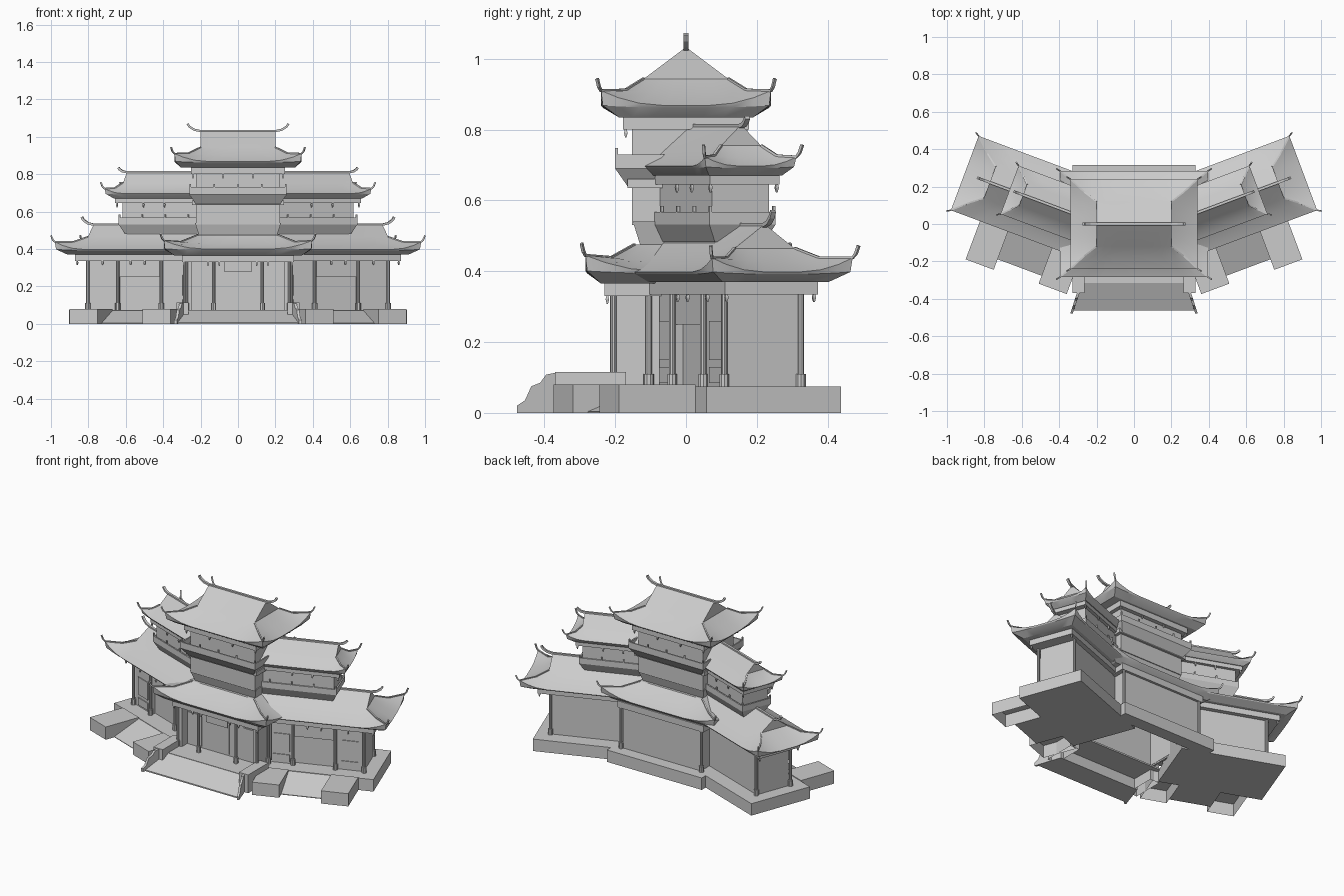
import bpy, bmesh, math
from mathutils import Matrix, Vector

if "Cube" in bpy.data.objects:
    bpy.data.objects.remove(bpy.data.objects["Cube"])

grey = bpy.data.materials.new("plain_grey")
grey.use_nodes = True
grey.diffuse_color = (0.6, 0.6, 0.6, 1)
grey.node_tree.nodes["Principled BSDF"].inputs["Base Color"].default_value = (0.6, 0.6, 0.6, 1)

CENTRE = Matrix.Identity(4)
LEFT = Matrix.Rotation(math.radians(20.5), 4, 'Z') @ Matrix.Translation((0, -0.062, 0))
RIGHT = Matrix.Scale(-1, 4, (1, 0, 0)) @ LEFT
WINGS = (("left", LEFT), ("right", RIGHT))


def finish(name, bm, frame):
    bm.transform(frame)
    bmesh.ops.recalc_face_normals(bm, faces=bm.faces)
    mesh = bpy.data.meshes.new(name)
    bm.to_mesh(mesh)
    bm.free()
    mesh.materials.append(grey)
    obj = bpy.data.objects.new(name, mesh)
    bpy.context.scene.collection.objects.link(obj)
    return obj


def loft(bm, rings, bottom=True):
    """Join equal-length loops of points into a skin; the first end may stay open."""
    loops = [[bm.verts.new(p) for p in ring] for ring in rings]
    n = len(loops[0])
    for a, b in zip(loops, loops[1:]):
        for i in range(n):
            j = (i + 1) % n
            bm.faces.new((a[i], a[j], b[j], b[i]))
    if bottom:
        bm.faces.new(loops[0])
    bm.faces.new(loops[-1])


def rect(x0, x1, y0, y1, z, grow=0):
    return [(x0 - grow, y0 - grow, z), (x1 + grow, y0 - grow, z),
            (x1 + grow, y1 + grow, z), (x0 - grow, y1 + grow, z)]


def box(name, frame, xs, ys, zs, grow=0, bottom=True):
    """Box that may flare outwards towards its top."""
    bm = bmesh.new()
    loft(bm, [rect(*xs, *ys, zs[0]), rect(*xs, *ys, zs[1], grow)], bottom)
    return finish(name, bm, frame)


def prism(name, frame, profile, x0, x1, splay0=0, splay1=0):
    """Side profile of (y, z) points extruded along x, each side splayed towards the front."""
    back = max(y for y, z in profile)
    bm = bmesh.new()
    loft(bm, [[(x + s * (back - y), y, z) for y, z in profile] for x, s in ((x0, splay0), (x1, splay1))])
    return finish(name, bm, frame)


def sweep(bm, path, width, height):
    """Bar of rectangular section along a path."""
    rings = []
    for i, p in enumerate(path):
        p = Vector(p)
        d = Vector(path[min(i + 1, len(path) - 1)]) - Vector(path[max(i - 1, 0)])
        side = Vector((-d.y, d.x, 0)).normalized() * width / 2
        up = d.cross(side).normalized() * height / 2
        rings.append([p + side + up, p - side + up, p - side - up, p + side - up])
    loft(bm, rings)


def roof_ring(hx, hy, z, lift, reach):
    """Rectangle outline whose corners sweep upwards."""
    steps = (0, 0.2, 0.45, 0.75)
    xs = [hx - reach * s for s in steps]
    ys = [hy * (1 - s) for s in steps]
    rise = [z + lift * (1 - s / 0.75) ** 2 for s in steps]
    right = [(hx, -y, h) for y, h in zip(ys, rise)]
    right += [(hx, y, h) for y, h in reversed(list(zip(ys, rise)))]
    top = [(x, hy, h) for x, h in zip(xs, rise)][1:]
    back = [(-x, hy, h) for x, h in zip(xs, rise)][::-1][:-1]
    left = [(-x, y, h) for x, y, h in right][::-1]
    front = [(-x, -hy, h) for x, h in zip(xs, rise)][1:]
    close = [(x, -hy, h) for x, h in zip(xs, rise)][::-1][:-1]
    return right + top + back + left + front + close


def roof(name, frame, rings, cut=None, tip=None, curl=0.04):
    """Hip-and-gable roof from (half length, half depth, z, corner lift) rings."""
    (ex, ey, ez, el), (mx, my, mz, ml), (gx, gy, gz, gl) = rings[1:4]
    fascia = (ex - .005, ey - .005, ez - .006, el * .15)
    bm = bmesh.new()
    loft(bm, [roof_ring(*r, ey) for r in [rings[0], fascia] + rings[1:]])
    if cut is not None:
        bmesh.ops.bisect_plane(bm, geom=bm.verts[:] + bm.edges[:] + bm.faces[:],
                               plane_co=(cut, 0, 0), plane_no=(1, 0, 0), clear_inner=True)
    skin = finish(name, bm, frame)
    skin.select_set(True)
    bpy.context.view_layer.objects.active = skin
    bpy.ops.object.shade_smooth_by_angle(angle=math.radians(25))
    skin.select_set(False)
    # hip ribs ending in curled horns
    bm = bmesh.new()
    sides = (1,) if cut is not None else (1, -1)
    for sx in sides:
        for sy in (1, -1):
            path = [(gx, gy, gz), (mx, my, mz + ml), (ex, ey, ez + el),
                    (ex + .010, ey + .006, ez + el + .012), (ex + .018, ey + .011, ez + el + .034)]
            sweep(bm, [(x * sx, y * sy, z) for x, y, z in path], 0.008, 0.008)
    # main ridge with upturned ends
    if tip:
        rz = rings[-1][2]
        end = [(gx, 0, rz), ((gx + tip) / 2, 0, rz + curl * .2),
               (tip - .01, 0, rz + curl * .6), (tip, 0, rz + curl)]
        start = [(cut, 0, rz)] if cut is not None else [(-x, y, z) for x, y, z in reversed(end)]
        sweep(bm, start + end, 0.014, 0.012)
    finish(name + "_ribs", bm, frame)


def columns(name, frame, places, z0, z1, r=0.009):
    bm = bmesh.new()
    for x, y in places:
        for za, zb, rad in ((z0, z0 + .035, r * 1.6), (z0 + .035, z1, r)):
            m = Matrix.Translation((x, y, (za + zb) / 2))
            bmesh.ops.create_cone(bm, cap_ends=True, segments=10, radius1=rad, radius2=rad,
                                  depth=zb - za, matrix=m)
    finish(name, bm, frame)


def drops(name, frame, places, z):
    """Small hanging ornaments below a beam."""
    bm = bmesh.new()
    for x, y in places:
        loft(bm, [rect(x - .002, x + .002, y - .002, y + .002, z - .022),
                  rect(x - .005, x + .005, y - .005, y + .005, z - .009),
                  rect(x - .003, x + .003, y - .003, y + .003, z)])
    finish(name, bm, frame)


def balcony(name, frame, xs, ys, z, grow, rail):
    """Flared floor with a low parapet and posts."""
    box(name + "_floor", frame, xs, ys, (z - .05, z), grow)
    x0, x1, y0, y1 = xs[0] - grow, xs[1] + grow, ys[0] - grow, ys[1] + grow
    t = 0.008
    bars = [((x0, x1), (y0, y0 + t)), ((x0, x1), (y1 - t, y1)),
            ((x0, x0 + t), (y0, y1)), ((x1 - t, x1), (y0, y1))]
    for bx, by in bars:
        box(name + "_parapet", frame, bx, by, (z, z + rail))
    for i in range(5):
        x = x0 + t / 2 + (x1 - x0 - t) * i / 4
        for y in (y0 + t / 2, y1 - t / 2):
            box(name + "_post", frame, (x - .004, x + .004), (y - .004, y + .004), (z, z + rail + .018))


# ---- central hall, hollow underneath ----
box("hall_back_base", CENTRE, (-.33, .33), (.235, .315), (0, .075))
box("porch_floor", CENTRE, (-.33, .33), (-.315, -.14), (.065, .075))
prism("central_stair", CENTRE, [(-.462, 0), (-.462, .008), (-.31, .075), (-.31, 0)], -.285, .285, -.3, .3)
cheek = [(-.478, 0), (-.478, .02), (-.455, .035), (-.437, .075), (-.412, .085),
         (-.395, .108), (-.36, .115), (-.36, 0)]
for s in (-1, 1):
    prism("stair_cheek", CENTRE, cheek, s * .288, s * .302, s * .33, s * .33)
    box("stair_plinth", CENTRE, sorted((s * .265, s * .33)), (-.37, -.17), (0, .115), bottom=False)
    box("hall_side_wall", CENTRE, (s * .26 - .012, s * .26 + .012), (-.205, .24), (.075, .345))
box("hall_walls", CENTRE, (-.25, .25), (-.15, .24), (.065, .345), bottom=False)
box("hall_beam", CENTRE, (-.30, .30), (-.23, .255), (.33, .37))
box("hall_plaque", CENTRE, (-.075, .075), (-.212, -.205), (.28, .335))
for x in (-.19, 0, .19):
    box("hall_door", CENTRE, (x - .045, x + .045), (-.156, -.15), (.085, .28))
columns("hall_columns", CENTRE, [(s * x, y) for s in (-1, 1) for x, y in
                                 ((.275, -.205), (.13, -.205), (.285, -.105), (.28, .245))], .075, .34)
drops("hall_drops", CENTRE, [(s * x, -.222) for x in (.1, .16, .29) for s in (-1, 1)], .33)
roof("hall_roof", CENTRE, [(.34, .24, .365, 0), (.396, .284, .400, .045),
                           (.305, .21, .427, .012), (.215, .145, .475, 0)])

# ---- central tower ----
box("tower_neck", CENTRE, (-.205, .205), (-.125, .125), (.46, .54), .025)
box("tower_walls", CENTRE, (-.225, .225), (-.152, .152), (.53, .82))
box("tower_beam", CENTRE, (-.245, .245), (-.165, .165), (.635, .66))
balcony("tower_balcony", CENTRE, (-.225, .225), (-.165, .165), .69, .035, .04)
box("tower_top_beam", CENTRE, (-.25, .25), (-.178, .178), (.80, .84))
drops("tower_drops", CENTRE, [(x * .08, s * .17) for x in (-3, -1, 1, 3) for s in (-1, 1)], .80)
roof("tower_roof", CENTRE, [(.305, .19, .835, 0), (.34, .24, .868, .042), (.265, .17, .902, .01),
                            (.20, .12, .943, 0), (.20, .004, 1.03, 0)], tip=.27)

# ---- angled wings, mirrored ----
for side, f in WINGS:
    n = side + "_wing_"
    box(n + "base", f, (.24, .866), (-.20, .205), (0, .075))
    box(n + "outer_block", f, (.617, .777), (-.43, -.2), (0, .08), bottom=False)
    box(n + "inner_block", f, (.206, .366), (-.415, -.2), (0, .08), bottom=False)
    prism(n + "ramp", f, [(-.37, 0), (-.37, .004), (-.2, .072), (-.2, 0)], .366, .617)
    # walls with a recessed middle bay under a lintel
    box(n + "inner_bay", f, (.24, .37), (-.108, .112), (.075, .35))
    box(n + "middle_bay", f, (.37, .62), (-.085, .112), (.075, .35))
    box(n + "lintel", f, (.37, .62), (-.108, -.085), (.25, .35))
    box(n + "outer_bay", f, (.62, .785), (-.108, .112), (.075, .35))
    box(n + "beam", f, (.15, .855), (-.14, .14), (.335, .37))
    for x in (.30, .705):
        for z in ((.085, .13), (.15, .26)):
            box(n + "panel", f, (x - .05, x + .05), (-.113, -.108), z)
    columns(n + "columns", f, [(.79, -.118), (.62, -.118), (.37, -.118), (.785, .115)], .075, .34)
    drops(n + "drops", f, [(.46, -.135), (.54, -.135), (.70, -.135), (.845, -.132), (.845, .132)], .335)
    roof(n + "lower_roof", f, [(.89, .16, .37, 0), (.943, .212, .398, .04), (.865, .14, .428, .01),
                               (.80, .09, .465, 0), (.80, .004, .53, 0)], cut=.15, tip=.868)
    # upper storey
    box(n + "upper_neck", f, (.1, .585), (-.07, .07), (.44, .50))
    balcony(n + "balcony", f, (.12, .595), (-.073, .073), .532, .027, .035)
    box(n + "upper_walls", f, (.1, .605), (-.086, .086), (.53, .68))
    box(n + "upper_beam", f, (.1, .64), (-.105, .105), (.645, .675))
    drops(n + "upper_drops", f, [(x, s * .1) for x in (.36, .48, .63) for s in (-1, 1)], .645)
    roof(n + "upper_roof", f, [(.645, .11, .67, 0), (.687, .138, .697, .026), (.645, .095, .72, .006),
                               (.61, .06, .755, 0), (.61, .004, .81, 0)], cut=.1, tip=.66, curl=.024)
